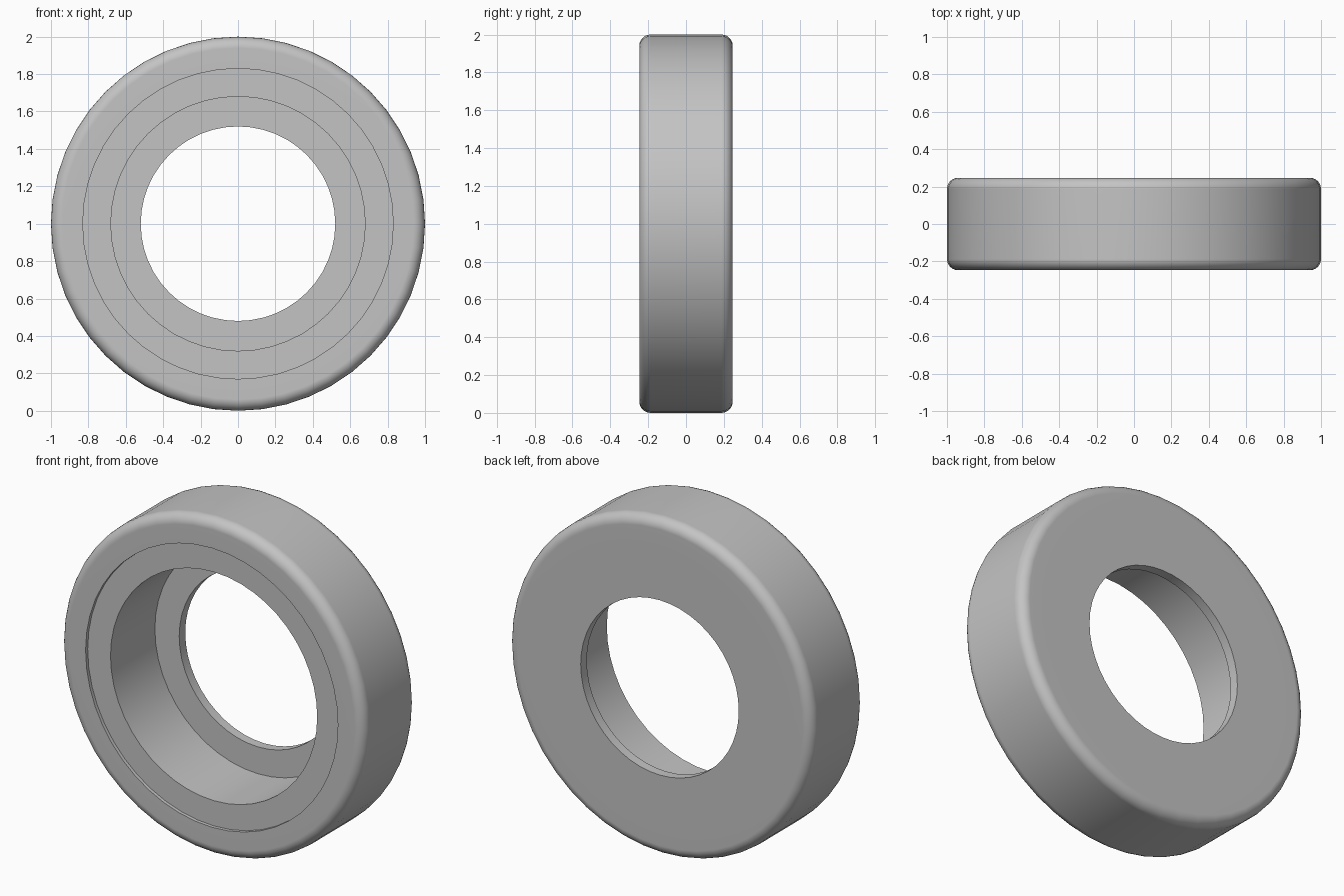
import bpy, bmesh, math

cube = bpy.data.objects.get("Cube")
if cube:
    bpy.data.objects.remove(cube, do_unlink=True)

HALF = 0.247      # half width of the ring
FILLET = 0.06     # rounded outer edges
SEAM = 0.83       # radius where the two rings meet
SEGMENTS = 48

grey = bpy.data.materials.new("plain grey")
grey.use_nodes = True
grey.diffuse_color = (0.55, 0.55, 0.55, 1)
grey.node_tree.nodes["Principled BSDF"].inputs["Base Color"].default_value = grey.diffuse_color


def lathe(name, profile):
    """Spin a closed (radius, y) profile about the y axis through z = 1."""
    bm = bmesh.new()
    rings = []
    for i in range(SEGMENTS):
        a = 2 * math.pi * i / SEGMENTS
        rings.append([bm.verts.new((r * math.cos(a), y, 1 + r * math.sin(a)))
                      for r, y in profile])
    n = len(profile)
    for i, ring in enumerate(rings):
        nxt = rings[(i + 1) % SEGMENTS]
        for j in range(n):
            k = (j + 1) % n
            bm.faces.new((ring[j], ring[k], nxt[k], nxt[j]))
    bmesh.ops.recalc_face_normals(bm, faces=bm.faces)
    mesh = bpy.data.meshes.new(name)
    bm.to_mesh(mesh)
    bm.free()
    mesh.materials.append(grey)
    obj = bpy.data.objects.new(name, mesh)
    bpy.context.collection.objects.link(obj)
    bpy.ops.object.select_all(action='DESELECT')
    obj.select_set(True)
    bpy.context.view_layer.objects.active = obj
    bpy.ops.object.shade_smooth_by_angle(angle=math.radians(30))
    # Keep the broad faces flat next to the fillets
    weighted = obj.modifiers.new("weighted normals", 'WEIGHTED_NORMAL')
    weighted.keep_sharp = True
    return obj


def fillet(start, side):
    """Quarter-round points at the outer edge on the given side."""
    return [(1 - FILLET + FILLET * math.cos(a), side * (HALF - FILLET) + FILLET * math.sin(a))
            for a in (math.radians(start + 15 * s) for s in range(7))]


# Outer ring with rounded rims
lathe("outer_ring", [(SEAM, -HALF)] + fillet(-90, -1) + fillet(0, 1) + [(SEAM, HALF)])

# Inner sleeve, slightly recessed at the front, with a flange at the back
lathe("inner_sleeve", [(SEAM, -0.227), (SEAM, HALF), (0.52, HALF),
                       (0.52, 0.19), (0.68, 0.19), (0.68, -0.227)])
